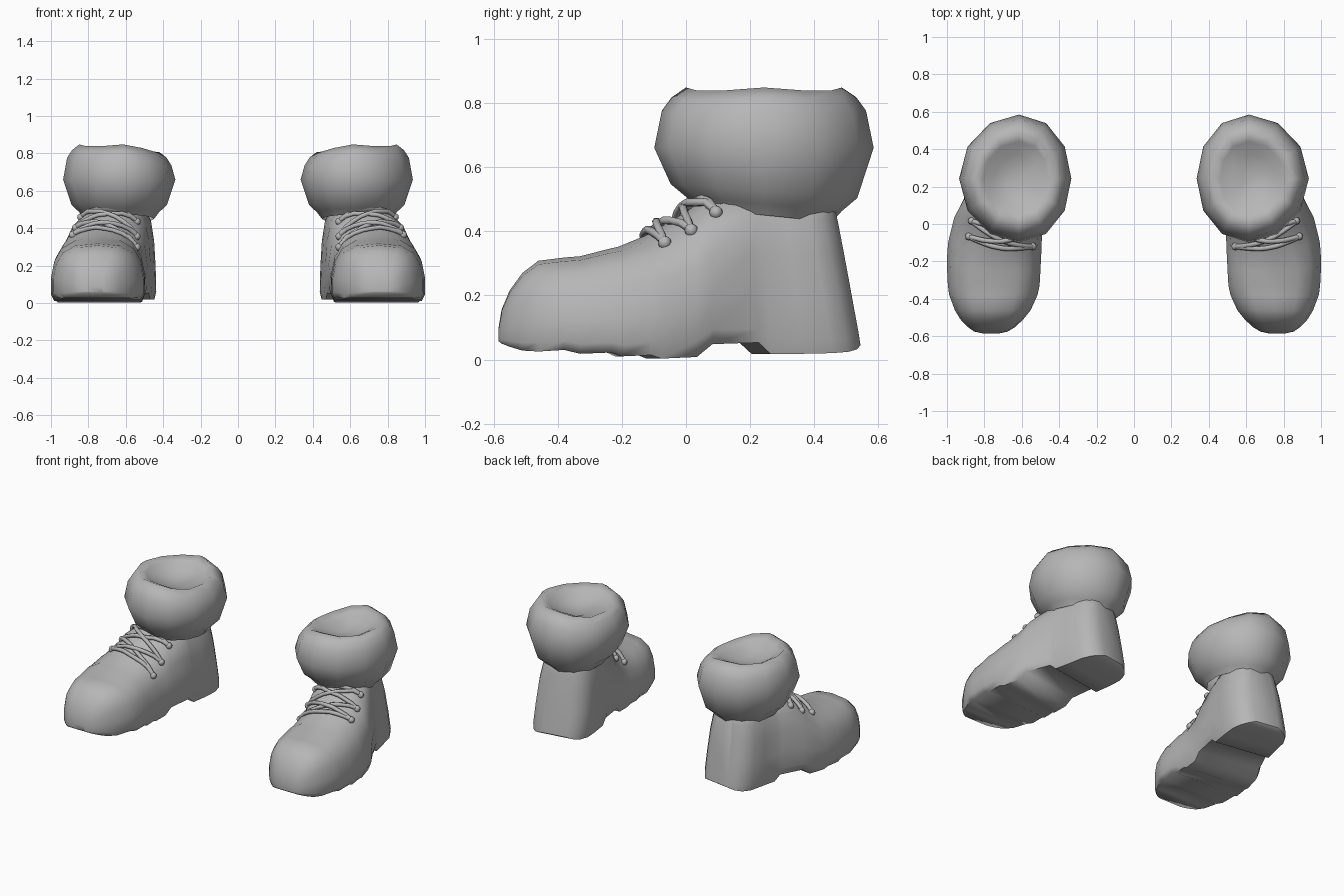
import bpy, bmesh, math
from mathutils import Vector
from mathutils.bvhtree import BVHTree

if "Cube" in bpy.data.objects:
    bpy.data.objects.remove(bpy.data.objects["Cube"])

GREY = (0.47, 0.47, 0.47, 1)
mat = bpy.data.materials.new("plain grey")
mat.use_nodes = True
mat.diffuse_color = GREY
mat.node_tree.nodes["Principled BSDF"].inputs["Base Color"].default_value = GREY


def finish(name, data):
    """Link the left-hand part, mirror it to the right."""
    obj = bpy.data.objects.new(name, data)
    bpy.context.collection.objects.link(obj)
    data.materials.append(mat)
    mod = obj.modifiers.new("other_boot", 'MIRROR')
    mod.use_mirror_merge = False
    return obj


def mesh_object(name, bm, angle):
    bmesh.ops.recalc_face_normals(bm, faces=bm.faces)
    mesh = bpy.data.meshes.new(name)
    bm.to_mesh(mesh)
    obj = finish(name, mesh)
    bpy.ops.object.select_all(action='DESELECT')
    obj.select_set(True)
    bpy.context.view_layer.objects.active = obj
    bpy.ops.object.shade_smooth_by_angle(angle=math.radians(angle))
    return obj


def bridge(bm, rings):
    for a, b in zip(rings, rings[1:]):
        n = len(a)
        for i in range(n):
            bm.faces.new((a[i], a[(i + 1) % n], b[(i + 1) % n], b[i]))


def clamp(v):
    return max(0.0, min(1.0, v))


# Boot body: cross-sections from toe to heel
# (y, centre x, half width, bottom z, top z, shape: 0 toe, 1 ankle, below 0 narrow instep)
STATIONS = [
    (-.585, .765, .045, .058, .095, 0), (-.575, .765, .090, .050, .155, 0),
    (-.55, .762, .128, .040, .215, 0), (-.51, .76, .168, .028, .27, 0),
    (-.46, .755, .203, .025, .308, 0), (-.38, .752, .236, .030, .318, 0),
    (-.33, .75, .245, .018, .322, 0), (-.24, .75, .25, .022, .345, 0),
    (-.21, .75, .25, .010, .352, -.2), (-.13, .745, .247, .014, .385, -.5),
    (-.10, .742, .243, .003, .40, -.7), (.00, .725, .232, .008, .46, -.7),
    (.05, .71, .225, .048, .49, -.2), (.20, .665, .200, .053, .52, .6),
    (.235, .655, .195, .018, .52, .8), (.34, .635, .190, .018, .52, .9),
    (.43, .622, .185, .020, .52, .9), (.485, .615, .163, .024, .52, .9),
    (.52, .61, .128, .032, .52, .9), (.54, .605, .080, .045, .50, .9),
]
# Half sections as (width fraction, height fraction)
TOE = [(.93, 0), (1, .1), (1, .35), (.93, .62), (.78, .83), (.5, .96), (0, 1)]
ANKLE = [(.95, 0), (1, .08), (.98, .35), (.94, .62), (.86, .83), (.72, .97), (0, 1)]

bm = bmesh.new()
rings = []
for y, cx, hw, zb, zt, k in STATIONS:
    half = [(a[0] + (b[0] - a[0]) * k, a[1] + (b[1] - a[1]) * k)
            for a, b in zip(TOE, ANKLE)]
    section = half + [(-w, h) for w, h in reversed(half[:-1])]
    skew = .16 * clamp((y + .3) / .3)      # the foot points outwards
    lean = .18 * clamp(y / .5)             # the heel leans forward
    ring = []
    for w, h in section:
        z = zb + (zt - zb) * h
        ring.append(bm.verts.new((cx + hw * w, y + skew * hw * w - lean * z, z)))
    rings.append(ring)
bridge(bm, rings)
bm.faces.new(rings[0])
bm.faces.new(rings[-1])
bmesh.ops.recalc_face_normals(bm, faces=bm.faces)
surface = BVHTree.FromBMesh(bm)
mesh_object("boot_body", bm, 62)
bm.free()

# Puffy cuff with a shallow dished top: (radius fraction, z)
CUFF = [(.62, .45), (.71, .485), (.85, .525), (1, .66), (.93, .77),
        (.84, .812), (.71, .842), (.58, .822), (.38, .782), (.18, .765)]
SIDES = 12
bm = bmesh.new()
rings = []
for r, z in CUFF:
    ring = []
    for i in range(SIDES):
        a = 2 * math.pi * i / SIDES
        c, s = math.cos(a), math.sin(a)
        dz = 0
        if z > .76 and r > .5:             # uneven rim, lower on the inner side
            dz = .006 * math.cos(4 * a) - .04 * max(0, -c) ** 2
        elif z < .6:                       # seam rises at the front
            dz = -.022 * s
        ring.append(bm.verts.new((.635 + .30 * r * c - .02 * s * s,
                                  .243 + .342 * r * s, z + dz)))
    rings.append(ring)
bridge(bm, rings)
centre = bm.verts.new((.625, .243, .758))
for i in range(SIDES):
    bm.faces.new((rings[-1][i], rings[-1][(i + 1) % SIDES], centre))
mesh_object("cuff", bm, 100)
bm.free()


def on_boot(x, y, lift):
    """Point resting on the boot surface below (x, y)."""
    hit, normal, _, _ = surface.ray_cast(Vector((x, y, 2)), Vector((0, 0, -1)))
    return hit + normal * lift


# Eyelet rows: (y, centre x, half width)
ROWS = [(-.092, .713, .168), (-.008, .705, .160), (.07, .69, .146)]


def eyelet(row, side):
    y, cx, hw = ROWS[row]
    return cx + side * hw, y + .16 * side * hw


# Laces: a rung at the bottom, crosses between rows, a rung at the top
laces = bpy.data.curves.new("laces", 'CURVE')
laces.dimensions = '3D'
laces.bevel_depth = .013
laces.bevel_resolution = 1
laces.use_fill_caps = True
paths = [((0, 1), (0, -1)), ((2, 1), (2, -1))]
for row in (0, 1):
    paths += [((row, side), (row + 1, -side)) for side in (1, -1)]
STEPS = 8
for n, (start, end) in enumerate(paths):
    (x0, y0), (x1, y1) = eyelet(*start), eyelet(*end)
    spline = laces.splines.new('POLY')
    spline.points.add(STEPS)
    for i, point in enumerate(spline.points):
        t = i / STEPS
        bow = math.sin(math.pi * t)
        p = on_boot(x0 + (x1 - x0) * t, y0 + (y1 - y0) * t - .03 * bow,
                    .008 + (.008 + .005 * (n % 3)) * bow)
        point.co = (*p, 1)
    spline.use_smooth = True
finish("laces", laces)

# Eyelet knots
bm = bmesh.new()
for row in range(3):
    for side in (1, -1):
        p = on_boot(*eyelet(row, side), .004)
        made = bmesh.ops.create_uvsphere(bm, u_segments=8, v_segments=6, radius=.021)
        bmesh.ops.translate(bm, verts=made["verts"], vec=p)
mesh_object("eyelet_knots", bm, 60)
bm.free()
